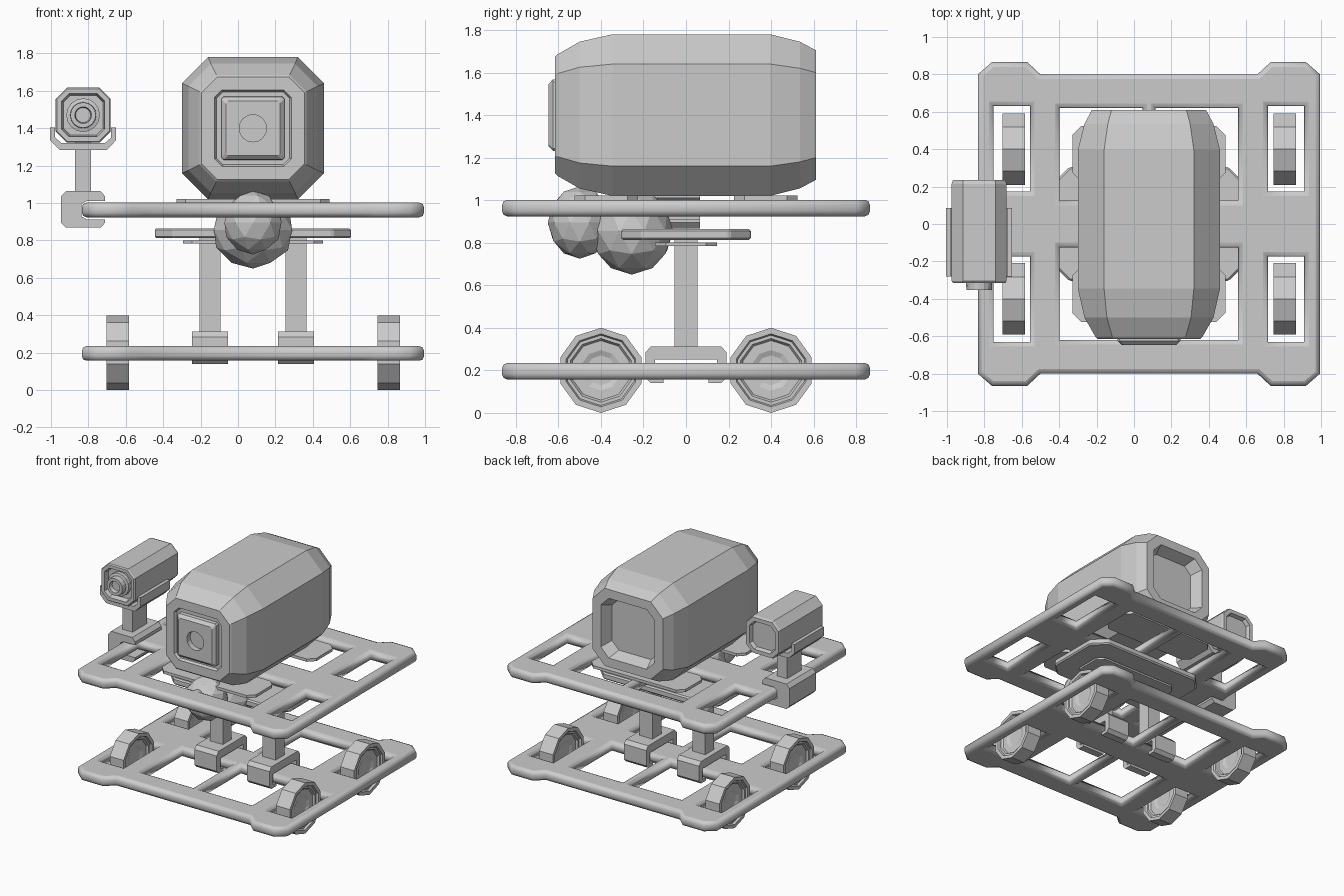
import bpy, bmesh, math

if "Cube" in bpy.data.objects:
    bpy.data.objects.remove(bpy.data.objects["Cube"])

CX = 0.08  # centre line of the cart


def ring(axis, t, pts):
    """Place 2D points on a plane across the given axis."""
    if axis == 'X':
        return [(t, u, v) for u, v in pts]
    if axis == 'Y':
        return [(u, t, v) for u, v in pts]
    return [(u, v, t) for u, v in pts]


def loft(name, rings, bevel=0):
    """Skin a list of equal-length rings and cap both ends."""
    bm = bmesh.new()
    vs = [[bm.verts.new(p) for p in r] for r in rings]
    n = len(vs[0])
    for a, b in zip(vs, vs[1:]):
        for i in range(n):
            j = (i + 1) % n
            bm.faces.new((a[i], a[j], b[j], b[i]))
    bm.faces.new(vs[0][::-1])
    bm.faces.new(vs[-1])
    bmesh.ops.recalc_face_normals(bm, faces=bm.faces)
    me = bpy.data.meshes.new(name)
    bm.to_mesh(me)
    bm.free()
    ob = bpy.data.objects.new(name, me)
    bpy.context.collection.objects.link(ob)
    if bevel:
        m = ob.modifiers.new("bevel", 'BEVEL')
        m.width, m.segments, m.limit_method = bevel, 1, 'ANGLE'
    return ob


def prism(name, axis, t0, t1, pts, bevel=0):
    return loft(name, [ring(axis, t0, pts), ring(axis, t1, pts)], bevel)


def octa(cu, cv, hu, hv, c):
    """Rectangle with chamfered corners."""
    q = [(hu, hv - c), (hu - c, hv), (-hu + c, hv), (-hu, hv - c),
         (-hu, -hv + c), (-hu + c, -hv), (hu - c, -hv), (hu, -hv + c)]
    return [(cu + u, cv + v) for u, v in q]


def rect(u0, u1, v0, v1):
    return [(u0, v0), (u1, v0), (u1, v1), (u0, v1)]


def ngon(cu, cv, r, n):
    return [(cu + r * math.sin(2 * math.pi * i / n), cv + r * math.cos(2 * math.pi * i / n))
            for i in range(n)]


# Frame decks: outline with window holes, rounded edges
def deck(name, z):
    cu = bpy.data.curves.new(name, 'CURVE')
    cu.dimensions, cu.fill_mode = '2D', 'BOTH'
    cu.extrude, cu.bevel_depth, cu.bevel_resolution, cu.offset = 0.014, 0.025, 1, -0.025
    quarter = [(0.915, 0.80), (0.84, 0.865), (0.65, 0.865), (0.58, 0.80)]
    outline = (quarter + [(-x, y) for x, y in quarter[::-1]]
               + [(-x, -y) for x, y in quarter] + [(x, -y) for x, y in quarter[::-1]])
    loops = [outline]
    for sx in (-1, 1):
        for sy in (-1, 1):
            for x0, x1, y0, y1 in ((0.636, 0.83, 0.175, 0.63), (0.035, 0.477, 0.125, 0.62)):
                loops.append([(sx * x, sy * y) for x, y in rect(x0, x1, y0, y1)])
    for pts in loops:
        s = cu.splines.new('POLY')
        s.points.add(len(pts) - 1)
        for p, (x, y) in zip(s.points, pts):
            p.co = (x, y, 0, 1)
        s.use_cyclic_u = True
    ob = bpy.data.objects.new(name, cu)
    ob.location = (CX, 0, z)
    bpy.context.collection.objects.link(ob)
    bpy.ops.object.select_all(action='DESELECT')
    ob.select_set(True)
    bpy.context.view_layer.objects.active = ob
    bpy.ops.object.convert(target='MESH')


deck("lower_deck", 0.196)
deck("upper_deck", 0.963)

# Wheels: ten-sided with stepped hubs
half = [(0.02, 0.07), (0.03, 0.095), (0.03, 0.14), (0.045, 0.15), (0.045, 0.165), (0.06, 0.172), (0.06, 0.2)]
section = [(-x, r) for x, r in half] + half[::-1]
for wx in (-0.643, 0.805):
    for wy in (-0.4, 0.4):
        loft("wheel", [ring('X', wx + x, ngon(wy, 0.2, r, 10)) for x, r in section])

# Posts and the clamps that hold them to the lower crossbar
side = [(0.105, 0.14), (0.165, 0.14), (0.19, 0.165), (0.19, 0.285), (0.165, 0.313)]
inner = [(0.145, 0.25), (0.145, 0.165), (0.105, 0.165)]
clamp = (side + [(-y, z) for y, z in side[::-1]]
         + [(-y, z) for y, z in inner[::-1]] + inner)
for px in (CX - 0.23, CX + 0.23):
    prism("post_clamp", 'X', px - 0.097, px + 0.097, clamp)
    prism("post", 'Z', 0.25, 0.815, rect(px - 0.056, px + 0.056, -0.055, 0.055))

# Mounting plates
prism("lower_mount_plate", 'Z', 0.785, 0.80, octa(CX, 0, 0.375, 0.145, 0.05))
prism("mount_plate", 'Z', 0.812, 0.865, octa(CX, 0, 0.525, 0.305, 0.1), 0.01)
for sy in (-1, 1):
    prism("body_pad", 'Z', 1.0, 1.022, octa(CX, sy * 0.375, 0.41, 0.15, 0.05))

# Faceted bulbs under the front
for nm, y, z, sc in (("front_bulb", -0.5, 0.895, (0.16, 0.15, 0.17)),
                     ("rear_bulb", -0.255, 0.855, (0.22, 0.195, 0.205))):
    bpy.ops.mesh.primitive_ico_sphere_add(subdivisions=2, radius=1, location=(CX, y, z))
    ob = bpy.context.object
    ob.name, ob.scale = nm, sc

# Main body: chamfered barrel with recessed ends
body = [(-0.595, 0.185, 0.03), (-0.595, 0.195, 0.035), (-0.615, 0.205, 0.04), (-0.615, 0.275, 0.085),
        (-0.605, 0.285, 0.09), (-0.5, 0.345, 0.12), (-0.345, 0.38, 0.14), (0.395, 0.38, 0.14),
        (0.535, 0.345, 0.125), (0.61, 0.305, 0.105), (0.61, 0.235, 0.07), (0.52, 0.2, 0.06)]
loft("main_body", [ring('Y', y, octa(CX, 1.4, h, h, c)) for y, h, c in body])

# Front panel with a round socket
nose = loft("front_panel", [ring('Y', y, octa(CX, 1.4, h, h, 0.012))
                            for y, h in ((-0.58, 0.17), (-0.625, 0.168), (-0.647, 0.145))])
cutter = prism("socket_cutter", 'Y', -0.7, -0.605, ngon(CX, 1.4, 0.073, 16))
cutter.hide_render = True
m = nose.modifiers.new("socket", 'BOOLEAN')
m.object, m.operation = cutter, 'DIFFERENCE'
bpy.context.view_layer.objects.active = nose
bpy.ops.object.modifier_apply(modifier="socket")
bpy.data.objects.remove(cutter)

# Side camera: housing, lens, cradle, stand and rail clamp
KX, KZ = -0.828, 1.47
housing = [(-0.275, 0.095, 0.03), (-0.275, 0.105, 0.035), (-0.315, 0.115, 0.04), (-0.315, 0.14, 0.055),
           (-0.305, 0.147, 0.06), (0.215, 0.147, 0.06), (0.235, 0.14, 0.055), (0.235, 0.11, 0.04),
           (0.205, 0.1, 0.035)]
loft("camera_housing", [ring('Y', y, octa(KX, KZ, h, h, c)) for y, h, c in housing])
lens = [(-0.26, 0.09), (-0.305, 0.09), (-0.31, 0.07), (-0.353, 0.068), (-0.353, 0.045), (-0.325, 0.04)]
loft("camera_lens", [ring('Y', y, ngon(KX, KZ, r, 16)) for y, r in lens])

cradle_out = [(0.176, 1.405), (0.176, 1.335), (0.125, 1.283)]
cradle_in = [(0.115, 1.32), (0.15, 1.35), (0.15, 1.405)]
right_half = cradle_in + cradle_out
cradle = ([(KX + x, z) for x, z in right_half]
          + [(KX - x, z) for x, z in right_half[::-1]])
prism("camera_cradle", 'Y', -0.28, 0.085, cradle)
prism("camera_stand", 'Z', 1.03, 1.33, rect(KX - 0.043, KX + 0.043, -0.19, -0.01))

grip = [(-0.71, 1.035), (-0.735, 1.064), (-0.92, 1.064), (-0.946, 1.035), (-0.946, 0.895), (-0.92, 0.868),
        (-0.735, 0.868), (-0.71, 0.895), (-0.71, 0.912), (-0.81, 0.912), (-0.838, 0.93), (-0.838, 0.995),
        (-0.81, 1.01), (-0.71, 1.01)]
prism("camera_rail_clamp", 'Y', -0.265, 0.065, grip)
